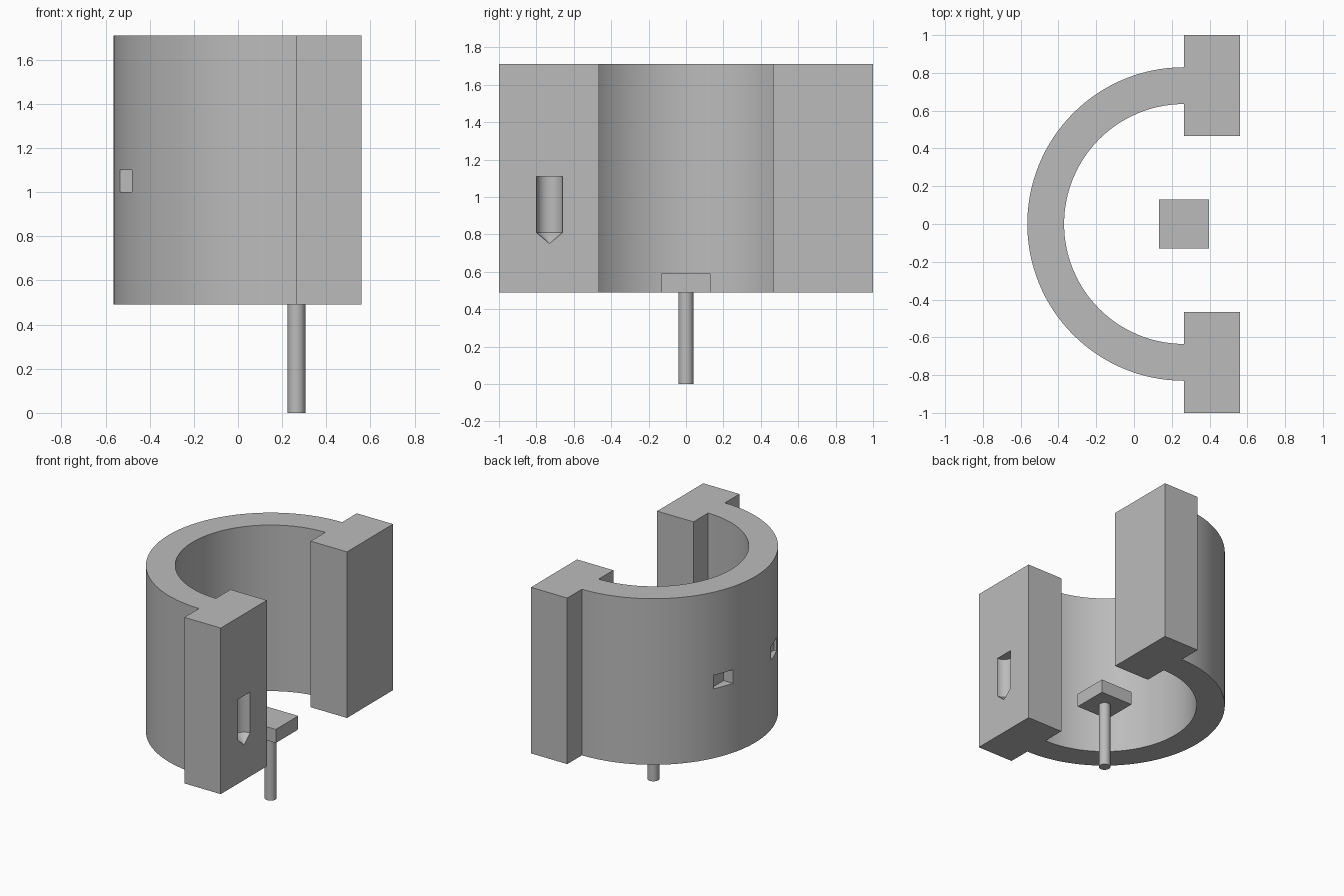
import bpy, bmesh
from math import cos, sin, pi

if "Cube" in bpy.data.objects:
    bpy.data.objects.remove(bpy.data.objects["Cube"], do_unlink=True)

# Shared colour
grey = bpy.data.materials.new("plain grey")
grey.use_nodes = True
colour = (0.5, 0.5, 0.5, 1)
grey.diffuse_color = colour
grey.node_tree.nodes["Principled BSDF"].inputs["Base Color"].default_value = colour

CX = 0.265                    # axis of the ring and pin
OUTER, INNER = 0.83, 0.635    # ring radii
FRONT = 0.56                  # open face of the clamp
LOW, HIGH = 0.49, 1.71        # clamp height
STEPS = 64


def prism(name, points, z0, z1, tip=0):
    """Extrude a counter-clockwise outline, with an optional pointed bottom."""
    bm = bmesh.new()
    base = bm.faces.new([bm.verts.new((x, y, z0)) for x, y in points])
    top = bmesh.ops.extrude_face_region(bm, geom=[base], use_keep_orig=True)
    verts = [g for g in top["geom"] if isinstance(g, bmesh.types.BMVert)]
    bmesh.ops.translate(bm, verts=verts, vec=(0, 0, z1 - z0))
    bmesh.ops.recalc_face_normals(bm, faces=bm.faces)
    if tip:
        bmesh.ops.poke(bm, faces=[base], offset=tip)
    mesh = bpy.data.meshes.new(name)
    bm.to_mesh(mesh)
    bm.free()
    mesh.materials.append(grey)
    obj = bpy.data.objects.new(name, mesh)
    bpy.context.collection.objects.link(obj)
    return obj


def arc(cx, cy, r, a0, a1, n):
    return [(cx + r * cos(a0 + (a1 - a0) * i / n),
             cy + r * sin(a0 + (a1 - a0) * i / n)) for i in range(n + 1)]


def circle(cx, cy, r, n=32):
    return arc(cx, cy, r, 0, 2 * pi, n)[:-1]


def rect(x0, x1, y0, y1):
    return [(x0, y0), (x1, y0), (x1, y1), (x0, y1)]


def activate(obj):
    bpy.ops.object.select_all(action="DESELECT")
    obj.select_set(True)
    bpy.context.view_layer.objects.active = obj


def cut(target, cutter):
    cutter.hide_render = True
    mod = target.modifiers.new("cut", "BOOLEAN")
    mod.operation = "DIFFERENCE"
    mod.solver = "EXACT"
    mod.object = cutter
    activate(target)
    bpy.ops.object.modifier_apply(modifier=mod.name)
    bpy.data.objects.remove(cutter, do_unlink=True)


# Half ring with a block at each end, as one outline
outline = arc(CX, 0, OUTER, pi / 2, 3 * pi / 2, STEPS)
outline += [(CX, -1), (FRONT, -1), (FRONT, -0.465), (CX, -0.465)]
outline += arc(CX, 0, INNER, 3 * pi / 2, pi / 2, STEPS)
outline += [(CX, 0.465), (FRONT, 0.465), (FRONT, 1), (CX, 1)]
clamp = prism("clamp_body", outline, LOW, HIGH)

for side in (-1, 1):
    # Half-round pocket with a pointed bottom in each block
    cut(clamp, prism("pocket_cutter", circle(FRONT, side * 0.73, 0.07), 0.81, 1.11, 0.06))
    # Shallow rectangular notch in the curved wall
    y0, y1 = sorted((side * 0.22, side * 0.365))
    cut(clamp, prism("notch_cutter", rect(-0.7, -0.46, y0, y1), 1.0, 1.1))

# Square pad on a round pin
pad = prism("square_pad", rect(CX - 0.133, CX + 0.133, -0.13, 0.13), LOW, 0.59)
pin = prism("pin", circle(CX, 0, 0.04), 0, LOW)

for obj in (clamp, pin):
    activate(obj)
    bpy.ops.object.shade_smooth_by_angle(angle=pi / 6)
